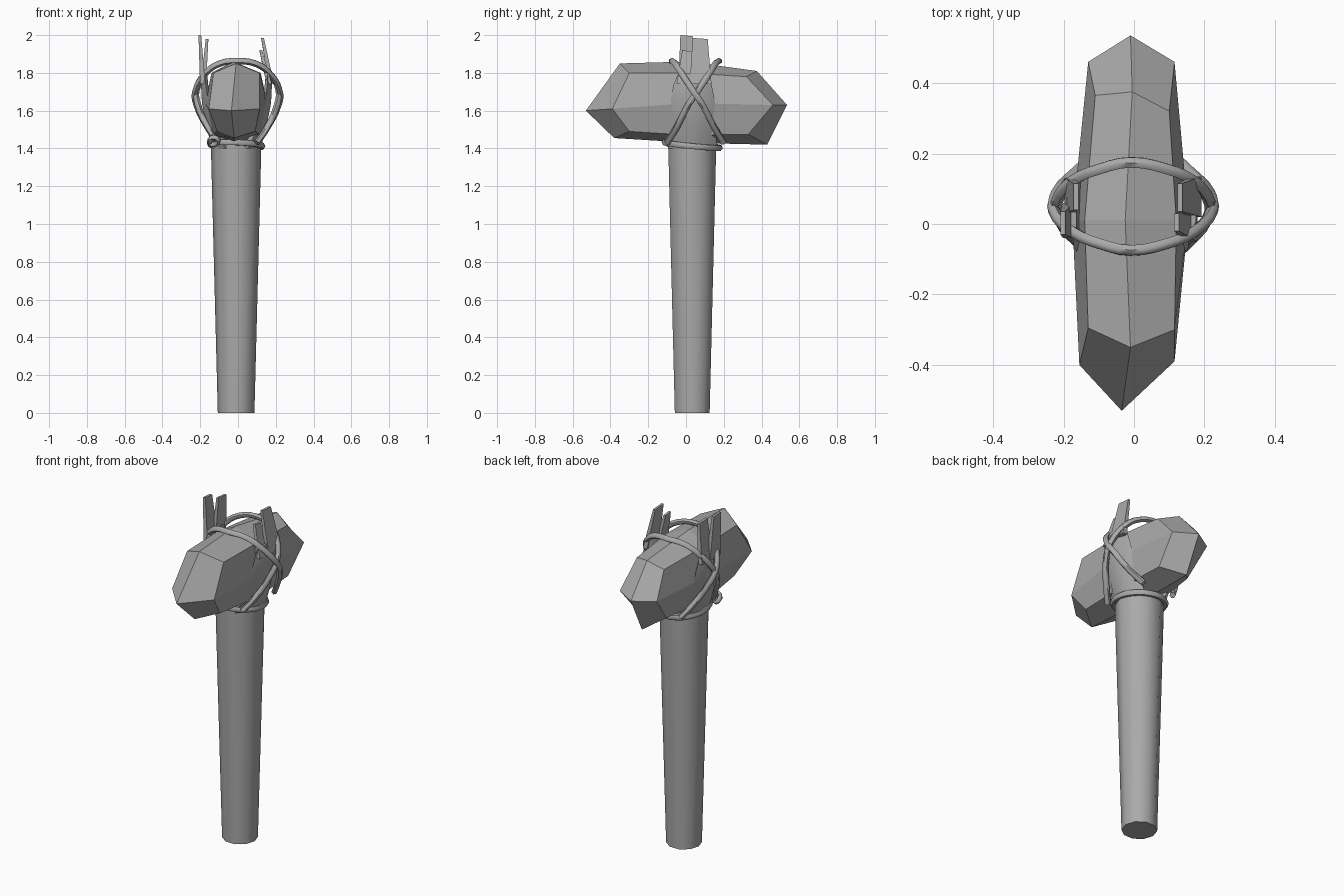
import bpy, bmesh, math
from mathutils import Vector

if "Cube" in bpy.data.objects:
    bpy.data.objects.remove(bpy.data.objects["Cube"])

mat = bpy.data.materials.new("stone_grey")
mat.diffuse_color = (0.4, 0.4, 0.4, 1)
mat.use_nodes = True
mat.node_tree.nodes["Principled BSDF"].inputs["Base Color"].default_value = mat.diffuse_color


def finish(name, bm, smooth=None):
    bmesh.ops.recalc_face_normals(bm, faces=bm.faces)
    me = bpy.data.meshes.new(name)
    bm.to_mesh(me)
    bm.free()
    ob = bpy.data.objects.new(name, me)
    bpy.context.collection.objects.link(ob)
    me.materials.append(mat)
    if smooth:
        bpy.ops.object.select_all(action='DESELECT')
        ob.select_set(True)
        bpy.context.view_layer.objects.active = ob
        bpy.ops.object.shade_smooth_by_angle(angle=math.radians(smooth))
    return ob


def bridge(bm, rings):
    n = len(rings[0])
    for a, b in zip(rings, rings[1:]):
        for i in range(n):
            bm.faces.new((a[i], a[(i + 1) % n], b[(i + 1) % n], b[i]))


def loft(name, sections, smooth=None):
    bm = bmesh.new()
    rings = [[bm.verts.new(p) for p in s] for s in sections]
    bridge(bm, rings)
    bm.faces.new(rings[0])
    bm.faces.new(rings[-1])
    return finish(name, bm, smooth)


# Tapered handle
def circle(r, z, n=10):
    return [(-0.01 + r * math.cos(math.tau * i / n),
             0.033 + r * math.sin(math.tau * i / n), z) for i in range(n)]


loft("handle", [circle(0.097, 0), circle(0.134, 1.43)], 50)

# Faceted stone head: three eight-sided sections closed by four-faced points
front = [(-0.01, -0.35, 1.85), (0.115, -0.30, 1.80), (0.115, -0.39, 1.61), (0.09, -0.30, 1.49),
         (-0.02, -0.38, 1.455), (-0.11, -0.30, 1.49), (-0.155, -0.40, 1.61), (-0.13, -0.295, 1.80)]
middle = [(-0.025, 0.01, 1.86), (0.12, 0.01, 1.80), (0.155, 0.02, 1.64), (0.12, 0.02, 1.47),
          (-0.02, 0.02, 1.43), (-0.14, 0.02, 1.47), (-0.175, 0.01, 1.64), (-0.14, 0.01, 1.80)]
back = [(-0.005, 0.375, 1.81), (0.10, 0.32, 1.78), (0.115, 0.46, 1.63), (0.10, 0.33, 1.475),
        (-0.01, 0.43, 1.42), (-0.10, 0.33, 1.475), (-0.13, 0.46, 1.63), (-0.11, 0.365, 1.78)]
bm = bmesh.new()
rings = [[bm.verts.new(p) for p in s] for s in (front, middle, back)]
bridge(bm, rings)
for tip, ring in (((-0.035, -0.53, 1.60), rings[0]), ((-0.01, 0.535, 1.63), rings[2])):
    t = bm.verts.new(tip)
    for i in range(0, 8, 2):
        bm.faces.new((t, ring[i], ring[i + 1], ring[(i + 2) % 8]))
finish("stone_head", bm)


# Split handle cheeks hugging the stone: (z, y0, y1, outer x, edge x, inner x)
def cheek_section(s, z, y0, y1, outer, edge, inner):
    w = y1 - y0
    pts = [(edge, y0), (outer, y0 + w * 0.3), (outer, y0 + w * 0.7), (edge, y1),
           (inner, y1 - w * 0.1), (inner, y0 + w * 0.1)]
    return [(-0.008 + s * x, y, z) for x, y in pts]


cheek = [(1.40, -0.095, 0.16, 0.128, 0.06, 0.03), (1.52, -0.095, 0.162, 0.16, 0.12, 0.10),
         (1.64, -0.085, 0.155, 0.183, 0.15, 0.135), (1.74, -0.065, 0.135, 0.188, 0.163, 0.15),
         (1.80, -0.04, 0.12, 0.184, 0.165, 0.155)]
for s, side in ((-1, "left"), (1, "right")):
    loft(side + "_cheek", [cheek_section(s, *r) for r in cheek], 35)


# Splintered prongs: lower and upper (x, y0, y1, z), thin in x
def prong(name, low, high, t0=0.028, t1=0.014):
    loft(name, [[(x - t / 2, y0, z), (x + t / 2, y0, z), (x + t / 2, y1, z + d), (x - t / 2, y1, z + d)]
                for (x, y0, y1, z), t, d in ((low, t0, 0), (high, t1, -0.006))])


prong("left_prong_tall", (-0.187, -0.04, 0.06, 1.74), (-0.202, -0.03, 0.035, 2.0))
prong("left_prong_short", (-0.183, 0.03, 0.13, 1.74), (-0.164, 0.04, 0.115, 1.98))
prong("right_prong_tall", (0.177, 0.02, 0.135, 1.74), (0.130, 0.035, 0.115, 1.985))
prong("right_prong_short", (0.165, -0.05, 0.04, 1.74), (0.121, -0.02, 0.03, 1.92))


# Rope bindings swept along smooth curves
def rope(name, pts, cyclic=True, r=0.017):
    cu = bpy.data.curves.new(name + "_path", 'CURVE')
    cu.dimensions = '3D'
    cu.bevel_depth = r
    cu.bevel_resolution = 1
    cu.resolution_u = 3
    cu.use_fill_caps = True
    sp = cu.splines.new('BEZIER')
    sp.bezier_points.add(len(pts) - 1)
    for b, p in zip(sp.bezier_points, pts):
        b.co = p
        b.handle_left_type = b.handle_right_type = 'AUTO'
    sp.use_cyclic_u = cyclic
    tmp = bpy.data.objects.new(name + "_path", cu)
    bpy.context.collection.objects.link(tmp)
    bm = bmesh.new()
    bm.from_mesh(tmp.to_mesh())
    bpy.data.objects.remove(tmp)
    finish(name, bm, 60)


# Ring around the handle top, tilted slightly
rope("neck_ring", [(-0.01 + 0.138 * math.cos(a), 0.033 + 0.145 * math.sin(a),
                    1.418 - 0.014 * math.sin(a) - 0.006 * math.cos(a))
                   for a in [math.tau * i / 10 for i in range(10)]])


# Crossing loops over the stone; k mirrors the slant across the handle
def loop(k, c, out):
    half = [(0.10, -0.125, 1.43), (0.155, -0.075, 1.51), (0.208 + out, -0.01, 1.635),
            (0.215 + out, 0.035, 1.70), (0.165, 0.10, 1.80), (0.09, 0.132, 1.85)]
    pts = [(x, c + k * (y - 0.02), z) for x, y, z in half]
    left = [(-x - 0.005, y, z) for x, y, z in reversed(pts)]
    return pts + [(-0.01, c + k * 0.13, 1.862)] + left


rope("back_slanted_loop", loop(1, 0.045, 0.0), False)
rope("front_slanted_loop", loop(-1, 0.055, 0.008), False)

# Small knot where the ropes meet
rope("knot", [(-0.145, -0.09, 1.425), (-0.14, -0.115, 1.455), (-0.11, -0.12, 1.45),
              (-0.115, -0.10, 1.425)], True, 0.014)
rope("knot_tail", [(-0.15, -0.12, 1.435), (-0.13, -0.09, 1.465), (-0.12, -0.07, 1.475)], False, 0.012)
